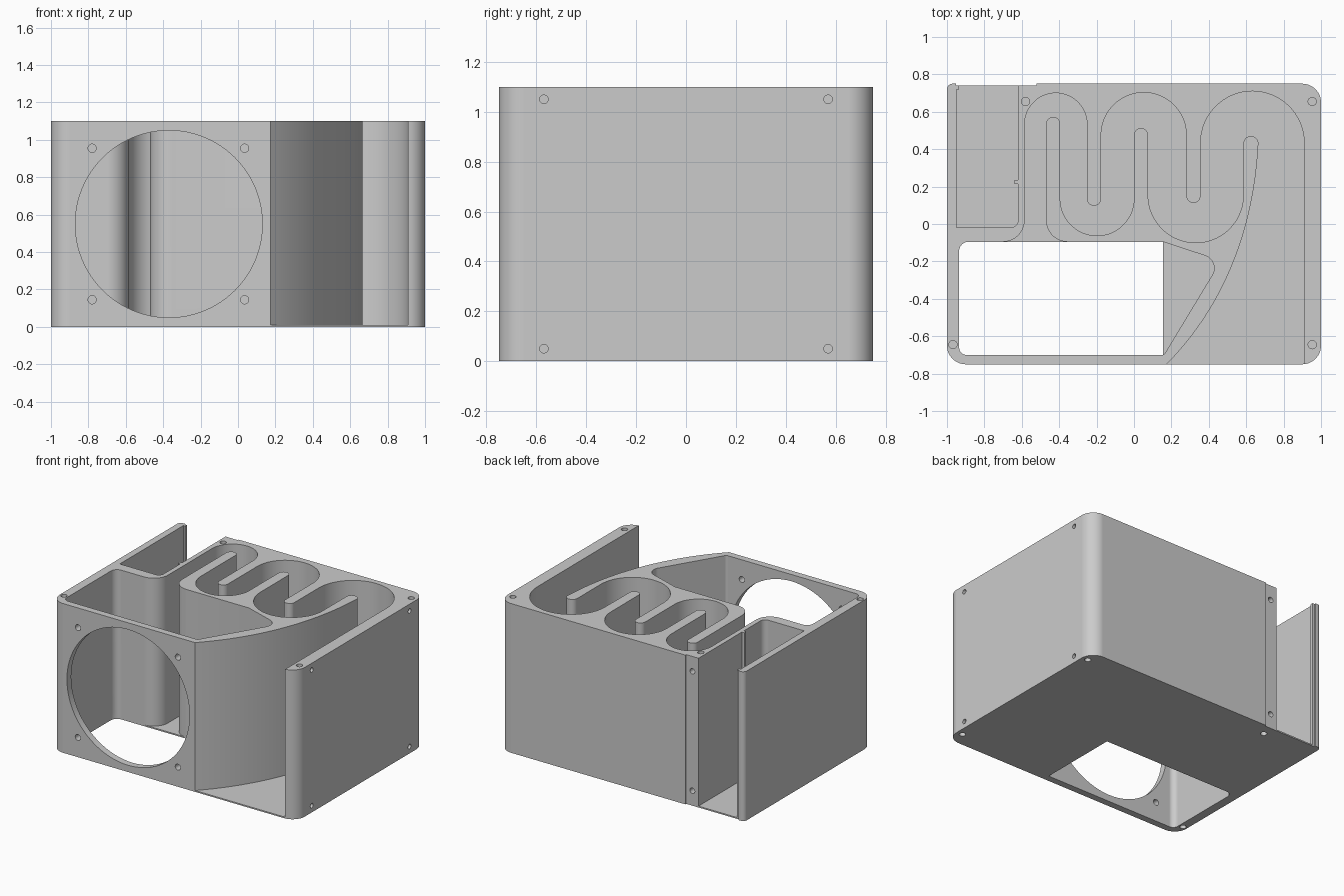
import bpy, bmesh
from math import cos, sin, radians, ceil
from mathutils import Vector, Matrix

if "Cube" in bpy.data.objects:
    bpy.data.objects.remove(bpy.data.objects["Cube"])

HEIGHT, FLOOR, SCREW = 1.1, 0.01, 0.022


def arc(x, y, r, start, end):
    n = ceil(abs(end - start) / 6)
    angles = [radians(start + (end - start) * i / n) for i in range(n + 1)]
    return [(x + r * cos(t), y + r * sin(t)) for t in angles]


def fillet(a, b, c, r, steps=10):
    """Round corner b of the path a-b-c with radius r."""
    a, b, c = Vector(a), Vector(b), Vector(c)
    u, v = (a - b).normalized(), (c - b).normalized()
    half = u.angle(v) / 2
    centre = b + (u + v).normalized() * (r / sin(half))
    reach = r * cos(half) / sin(half)
    p, q = b + u * reach - centre, b + v * reach - centre
    return [tuple(centre + p.lerp(q, i / steps).normalized() * r) for i in range(steps + 1)]


def rounded(points):
    """Outline from (x, y, radius) corners."""
    out = []
    for i, (x, y, r) in enumerate(points):
        before, after = points[i - 1][:2], points[(i + 1) % len(points)][:2]
        out += fillet(before, (x, y), after, r) if r else [(x, y)]
    return out


def prism(name, outline, z0, z1):
    bm = bmesh.new()
    face = bm.faces.new([bm.verts.new((x, y, z0)) for x, y in outline])
    top = bmesh.ops.extrude_face_region(bm, geom=[face])["geom"]
    verts = [g for g in top if isinstance(g, bmesh.types.BMVert)]
    bmesh.ops.translate(bm, verts=verts, vec=(0, 0, z1 - z0))
    bmesh.ops.recalc_face_normals(bm, faces=bm.faces)
    mesh = bpy.data.meshes.new(name)
    bm.to_mesh(mesh)
    bm.free()
    ob = bpy.data.objects.new(name, mesh)
    bpy.context.collection.objects.link(ob)
    return ob


def drill(centre, axis, radius, depth, sides=24):
    """Cylinder cutter reaching depth to each side of centre."""
    ob = prism("drill", [(radius * cos(radians(a)), radius * sin(radians(a)))
                         for a in (360 * i / sides for i in range(sides))], -depth, depth)
    turn = Vector((0, 0, 1)).rotation_difference(Vector(axis)).to_matrix().to_4x4()
    ob.data.transform(Matrix.Translation(centre) @ turn)
    return ob


def cut(target, cutter):
    cutter.hide_render = True
    mod = target.modifiers.new("cut", 'BOOLEAN')
    mod.operation, mod.solver, mod.object = 'DIFFERENCE', 'EXACT', cutter
    bpy.context.view_layer.objects.active = target
    bpy.ops.object.modifier_apply(modifier=mod.name)
    bpy.data.objects.remove(cutter)


# Outer block with rounded corners and a shallow recess at the back
body = prism("horn_enclosure", rounded([
    (-1, -0.75, 0.1), (1, -0.75, 0.1), (1, 0.75, 0.1), (-0.52, 0.75, 0), (-0.52, 0.74, 0),
    (-0.952, 0.74, 0), (-0.952, 0.75, 0), (-1, 0.75, 0.03)]), 0, HEIGHT)

# Driver chamber corners
LEFT, FRONT, BACK, RIGHT = -0.935, -0.70, -0.095, 0.155
front_left = fillet((RIGHT, FRONT), (LEFT, FRONT), (LEFT, BACK), 0.04)
back_left = fillet((LEFT, FRONT), (LEFT, BACK), (-0.7, BACK), 0.05)

# Outer wall of the folded horn, from throat to mouth
cavity = front_left + back_left
cavity += arc(-0.70, 0.02, 0.115, -90, 0)
cavity += arc(-0.418, 0.533, 0.167, 180, 0)
cavity += arc(-0.2135, 0.135, 0.0375, 180, 360)
cavity += arc(0.052, 0.475, 0.228, 180, 0)
cavity += arc(0.3175, 0.15, 0.0375, 180, 360)
cavity += arc(0.633, 0.433, 0.277, 180, 0)
cavity += [(0.91, -0.8), (0.175, -0.8)]

# Flared mouth curve
p = [Vector(c) for c in ((0.175, -0.75), (0.47, -0.45), (0.64, -0.05), (0.665, 0.43))]
for i in range(24):
    t = i / 24
    s = 1 - t
    cavity.append(tuple(p[0] * s**3 + p[1] * 3 * s * s * t + p[2] * 3 * s * t * t + p[3] * t**3))

# Inner wall of the horn, back to the throat
cavity += arc(0.625, 0.43, 0.04, 0, 180)
cavity += arc(0.33, 0.155, 0.255, 0, -180)
cavity += arc(0.0375, 0.475, 0.0375, 0, 180)
cavity += arc(-0.1975, 0.135, 0.1975, 0, -180)
cavity += arc(-0.4325, 0.535, 0.0375, 0, 180)
cavity += arc(-0.355, 0.02, 0.115, 180, 270)

# Side pocket of the chamber
pocket_back, pocket_tip, pocket_front = (RIGHT, BACK), (0.464, -0.197), (0.16, FRONT)
cavity += [pocket_back]
cavity += fillet(pocket_back, pocket_tip, pocket_front, 0.07)
cavity += fillet(pocket_tip, pocket_front, (LEFT, FRONT), 0.02)

# Drop points that coincide where arcs meet
clean = [q for i, q in enumerate(cavity) if (Vector(q) - Vector(cavity[i - 1])).length > 1e-4]
cut(body, prism("horn_cutter", clean, FLOOR, HEIGHT + 0.1))

# Opening in the chamber floor
cut(body, prism("floor_cutter", front_left + back_left + [(RIGHT, BACK), (RIGHT, FRONT)],
                -0.1, 0.05))

# Rear compartment with a lip and a small rib
cut(body, prism("compartment_cutter", rounded([
    (-0.95, -0.02, 0), (-0.95, 0.72, 0), (-0.935, 0.72, 0), (-0.935, 0.8, 0),
    (-0.62, 0.8, 0), (-0.62, 0.235, 0), (-0.64, 0.235, 0), (-0.64, 0.213, 0),
    (-0.62, 0.213, 0), (-0.62, -0.02, 0.04)]), FLOOR, HEIGHT + 0.1))

# Driver opening and its screw holes through the front wall
cut(body, drill((-0.37, -0.75, 0.55), (0, 1, 0), 0.5, 0.1, 96))
for x in (-0.78, 0.035):
    for z in (0.145, 0.955):
        cut(body, drill((x, -0.75, z), (0, 1, 0), SCREW, 0.08))

# Blind screw holes in top and bottom, side and rear recess
for z in (0, HEIGHT):
    for x, y in ((-0.58, 0.655), (0.953, 0.655), (0.953, -0.645), (-0.968, -0.645)):
        cut(body, drill((x, y, z), (0, 0, 1), SCREW, 0.1))
for z in (0.05, 1.05):
    for y in (-0.57, 0.57):
        cut(body, drill((1, y, z), (1, 0, 0), 0.017, 0.04))
for z in (0.11, 0.99):
    cut(body, drill((-0.57, 0.74, z), (0, 1, 0), 0.02, 0.05))

# Single grey material
grey = bpy.data.materials.new("light_grey")
grey.use_nodes = True
grey.diffuse_color = (0.6, 0.6, 0.6, 1)
grey.node_tree.nodes["Principled BSDF"].inputs["Base Color"].default_value = (0.6, 0.6, 0.6, 1)
body.data.materials.clear()
body.data.materials.append(grey)
for face in body.data.polygons:
    face.material_index = 0

# Smooth curves, crisp edges
bpy.ops.object.select_all(action='DESELECT')
body.select_set(True)
bpy.context.view_layer.objects.active = body
bpy.ops.object.shade_smooth_by_angle(angle=radians(25))
weighted = body.modifiers.new("weighted_normals", 'WEIGHTED_NORMAL')
weighted.keep_sharp = True
